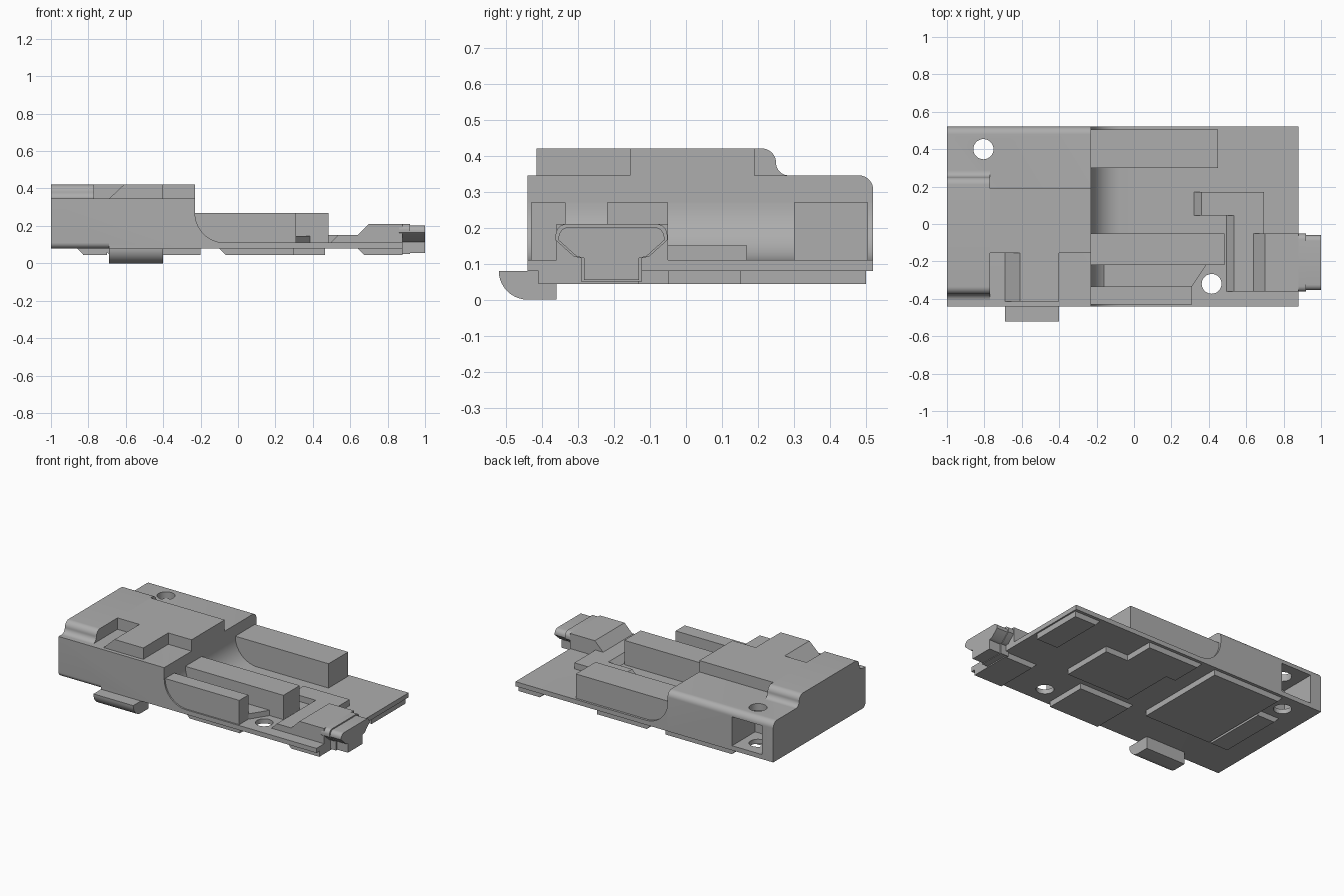
import bpy, bmesh
from math import sin, cos, radians
from mathutils import Vector

if "Cube" in bpy.data.objects:
    bpy.data.objects.remove(bpy.data.objects["Cube"], do_unlink=True)

grey = bpy.data.materials.new("plain_grey")
grey.use_nodes = True
grey.diffuse_color = (0.42, 0.42, 0.42, 1)
grey.node_tree.nodes["Principled BSDF"].inputs["Base Color"].default_value = grey.diffuse_color


def arc(cx, cy, r, start, end, n=10):
    angles = [radians(start + (end - start) * i / n) for i in range(n + 1)]
    return [(cx + r * cos(a), cy + r * sin(a)) for a in angles]


def prism(name, axis, lo, hi, pts):
    """Extrude a 2D profile along an axis; profile keeps the other two axes in order."""
    place = {"x": lambda p, t: (t, p[0], p[1]),
             "y": lambda p, t: (p[0], t, p[1]),
             "z": lambda p, t: (p[0], p[1], t)}[axis]
    bm = bmesh.new()
    face = bm.faces.new([bm.verts.new(place(p, lo)) for p in pts])
    ext = bmesh.ops.extrude_face_region(bm, geom=[face])
    shift = Vector(place((0, 0), hi - lo))
    bmesh.ops.translate(bm, vec=shift,
                        verts=[v for v in ext["geom"] if isinstance(v, bmesh.types.BMVert)])
    bmesh.ops.recalc_face_normals(bm, faces=bm.faces)
    mesh = bpy.data.meshes.new(name)
    bm.to_mesh(mesh)
    bm.free()
    mesh.materials.append(grey)
    obj = bpy.data.objects.new(name, mesh)
    bpy.context.collection.objects.link(obj)
    return obj


def box(name, x, y, z):
    return prism(name, "z", z[0], z[1],
                 [(x[0], y[0]), (x[1], y[0]), (x[1], y[1]), (x[0], y[1])])


def cut(obj, cutters):
    for c in cutters:
        mod = obj.modifiers.new("cut", "BOOLEAN")
        mod.operation, mod.solver, mod.object = "DIFFERENCE", "EXACT", c
    bpy.context.view_layer.update()
    graph = bpy.context.evaluated_depsgraph_get()
    obj_mesh = bpy.data.meshes.new_from_object(obj.evaluated_get(graph))
    obj.modifiers.clear()
    obj.data = obj_mesh
    for c in cutters:
        bpy.data.objects.remove(c, do_unlink=True)


BASE, FLOOR, DECK, TOP, ARM = 0.08, 0.11, 0.345, 0.42, 0.27

# Main housing: rounded upper back edge, rounded lower front edge at the end
back = [(0.52, BASE)] + arc(0.48, DECK - 0.04, 0.04, 0, 90) + [(-0.44, DECK)]
housing = prism("housing", "x", -1, -0.23, back + [(-0.44, BASE)])
edge = prism("edge_cutter", "x", -1.1, -0.69,
             arc(-0.41, BASE + 0.03, 0.03, 180, 270) + [(-0.41, 0.05), (-0.5, 0.05), (-0.5, 0.11)])
window = box("window_cutter", (-0.92, -0.7), (0.28, 0.6), (FLOOR, 0.3))
screw = prism("screw_cutter", "z", 0, 0.6, arc(-0.805, 0.4, 0.054, 0, 350, 35))
cut(housing, [edge, window, screw])

# Floor plate with a concave sweep up to the housing
floor = prism("floor_plate", "y", -0.44, 0.52,
              [(-0.23, BASE), (0.88, BASE), (0.88, FLOOR)] + arc(-0.07, ARM, 0.16, 270, 180, 16))
cut(floor, [prism("screw_cutter", "z", 0, 0.6, arc(0.415, -0.32, 0.053, 0, 350, 35))])

# Raised top: end strip with S-shaped steps, cross bar, and front leg
step = arc(0.21, TOP - 0.04, 0.04, 90, 0) + arc(0.285, DECK + 0.035, 0.035, 180, 270)
front_step = [(-0.125 - y, z) for y, z in reversed(step)]
prism("top_end_strip", "x", -1, -0.77, step + front_step)
box("top_bar", (-0.77, -0.23), (-0.155, 0.19), (DECK, TOP))
prism("top_leg", "y", -0.415, -0.155,
      [(-0.69, DECK), (-0.4, DECK), (-0.4, TOP), (-0.61, TOP)])

# Arms along the floor, and the low web between two of them
for name, x_end, y in (("back_arm", 0.45, (0.3, 0.505)),
                       ("middle_arm", 0.485, (-0.22, -0.05)),
                       ("front_arm", 0.31, (-0.43, -0.335))):
    box(name, (-0.23, x_end), y, (FLOOR, ARM))
prism("arm_web", "z", FLOOR, 0.145,
      [(-0.16, -0.335), (0.31, -0.335), (0.385, -0.22), (-0.16, -0.22)])

# Low L-shaped rib with sloped ends
LOW = 0.15
for name, x, y in (("rib_back", (0.32, 0.695), (0.045, 0.17)),
                   ("rib_side", (0.495, 0.695), (-0.36, 0.045))):
    prism(name, "y", y[0], y[1],
          [(x[0], FLOOR), (x[1], FLOOR), (x[1], LOW), (x[0] + 0.04, LOW)])

# Front hook below the housing
prism("front_hook", "x", -0.69, -0.4,
      arc(-0.44, BASE, 0.08, 180, 270) + [(-0.36, 0), (-0.36, BASE)])


# Connector: sloped back, flared shell and slimmer tip
def plug(inset):
    half = [(0.155 - inset, 0.165), (0.105 - inset, 0.12),
            (0.085 - inset, 0.115), (0.085 - inset, 0.05 + inset / 2)]
    side = arc(0.125 - inset, 0.18 - inset, 0.03, 90, 0, 6) + half
    return [(y - 0.207, z) for y, z in side] + [(-0.207 - y, z) for y, z in reversed(side)]


prism("connector_back", "y", -0.36, -0.05,
      [(0.64, FLOOR), (0.88, FLOOR), (0.88, 0.21), (0.7, 0.21), (0.64, LOW)])
prism("connector_shell", "x", 0.86, 0.92, plug(0))
prism("connector_tip", "x", 0.91, 1, plug(0.008))

# Shallow pads beneath the plate, sloped at one end
PAD = 0.043
for name, x, y in (("large_pad", (-0.72, -0.2), (-0.13, 0.5)),
                   ("large_pad_end", (-0.86, -0.7), (-0.13, 0.3)),
                   ("middle_pad_back", (-0.1, 0.3), (0.3, 0.5)),
                   ("middle_pad", (-0.03, 0.465), (-0.05, 0.3)),
                   ("front_pad", (-0.1, 0.3), (-0.41, -0.13)),
                   ("corner_pad", (0.68, 0.87), (0.15, 0.5)),
                   ("connector_pad", (0.64, 0.88), (-0.41, -0.13))):
    prism(name, "y", y[0], y[1],
          [(x[0], BASE), (x[0] + 0.035, PAD), (x[1], PAD), (x[1], BASE)])

# Smooth the rounded parts and keep edges crisp
bpy.ops.object.select_all(action="DESELECT")
for obj in bpy.context.collection.objects:
    if obj.type == "MESH":
        obj.select_set(True)
        bpy.context.view_layer.objects.active = obj
bpy.ops.object.shade_smooth_by_angle(angle=radians(30))
